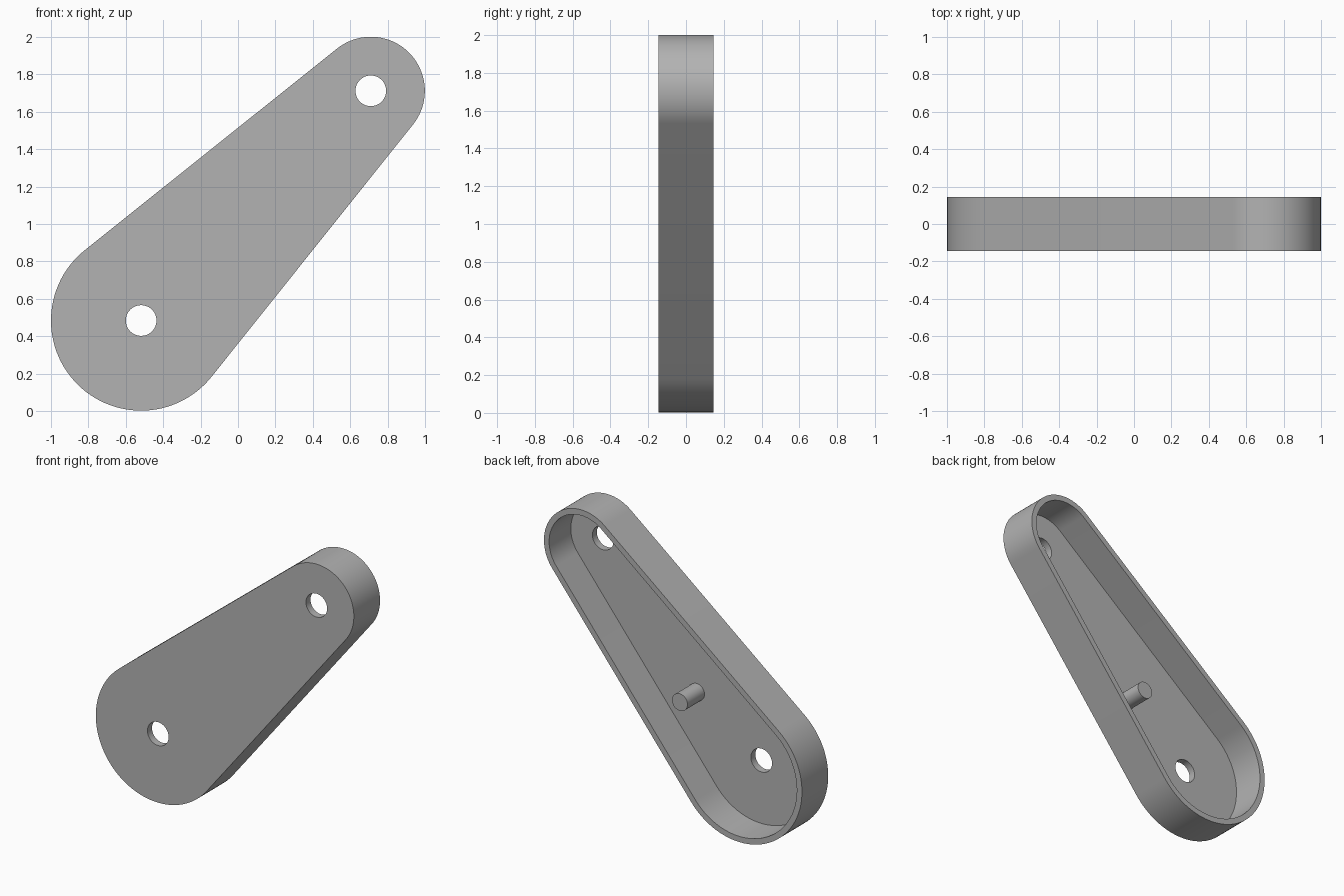
import bpy, bmesh, math
from mathutils import Vector

if "Cube" in bpy.data.objects:
    bpy.data.objects.remove(bpy.data.objects["Cube"])

BIG, BIG_R = Vector((-0.518, 0.484)), 0.482      # lower pivot (x, z)
SMALL, SMALL_R = Vector((0.71, 1.712)), 0.289    # upper pivot (x, z)
HALF, WALL, FLOOR, HOLE_R = 0.145, 0.04, 0.05, 0.082
PIN, PIN_R, PIN_TIP = Vector((-0.017, 0.828)), 0.06, 0.093

grey = bpy.data.materials.new("grey plastic")
grey.use_nodes = True
colour = (0.45, 0.45, 0.45, 1)
grey.diffuse_color = colour
grey.node_tree.nodes["Principled BSDF"].inputs["Base Color"].default_value = colour


def arc(centre, radius, start, end, steps):
    angles = [start + (end - start) * i / steps for i in range(steps + 1)]
    return [centre + radius * Vector((math.cos(a), math.sin(a))) for a in angles]


def circle(centre, radius, steps=48):
    return arc(centre, radius, 0, math.tau, steps)[:-1]


def tapered_outline(inset):
    """Two end arcs joined by their common tangents."""
    axis = SMALL - BIG
    direction = math.atan2(axis.y, axis.x)
    tangent = math.acos((BIG_R - SMALL_R) / axis.length)
    return (arc(SMALL, SMALL_R - inset, direction - tangent, direction + tangent, 40)
            + arc(BIG, BIG_R - inset, direction + tangent,
                  direction + math.tau - tangent, 56))


def prism(name, outline, y0, y1):
    """Extrude an x-z outline from y0 to y1."""
    bm = bmesh.new()
    face = bm.faces.new([bm.verts.new((p.x, y0, p.y)) for p in outline])
    side = bmesh.ops.extrude_face_region(bm, geom=[face])["geom"]
    moved = [v for v in side if isinstance(v, bmesh.types.BMVert)]
    bmesh.ops.translate(bm, verts=moved, vec=(0, y1 - y0, 0))
    bmesh.ops.recalc_face_normals(bm, faces=bm.faces)
    mesh = bpy.data.meshes.new(name)
    bm.to_mesh(mesh)
    bm.free()
    mesh.materials.append(grey)
    obj = bpy.data.objects.new(name, mesh)
    bpy.context.collection.objects.link(obj)
    return obj


def select(obj):
    bpy.ops.object.select_all(action='DESELECT')
    obj.select_set(True)
    bpy.context.view_layer.objects.active = obj


def combine(target, other, operation):
    select(target)
    mod = target.modifiers.new(operation.lower(), 'BOOLEAN')
    mod.operation, mod.solver, mod.object = operation, 'EXACT', other
    bpy.ops.object.modifier_apply(modifier=mod.name)
    bpy.data.objects.remove(other)


# Tapered shell, hollowed from the back
shell = prism("arm_shell", tapered_outline(0), -HALF, HALF)
combine(shell, prism("cavity_cutter", tapered_outline(WALL), FLOOR - HALF, HALF + 0.1),
        'DIFFERENCE')

# Pivot holes through the floor
for centre in (BIG, SMALL):
    combine(shell, prism("hole_cutter", circle(centre, HOLE_R), -HALF - 0.1, HALF),
            'DIFFERENCE')

# Stop pin standing on the floor inside the shell
pin = prism("stop_pin", circle(PIN, PIN_R, 40), FLOOR - HALF, PIN_TIP)

for obj in (shell, pin):
    select(obj)
    bpy.ops.object.shade_smooth_by_angle(angle=math.radians(30))
